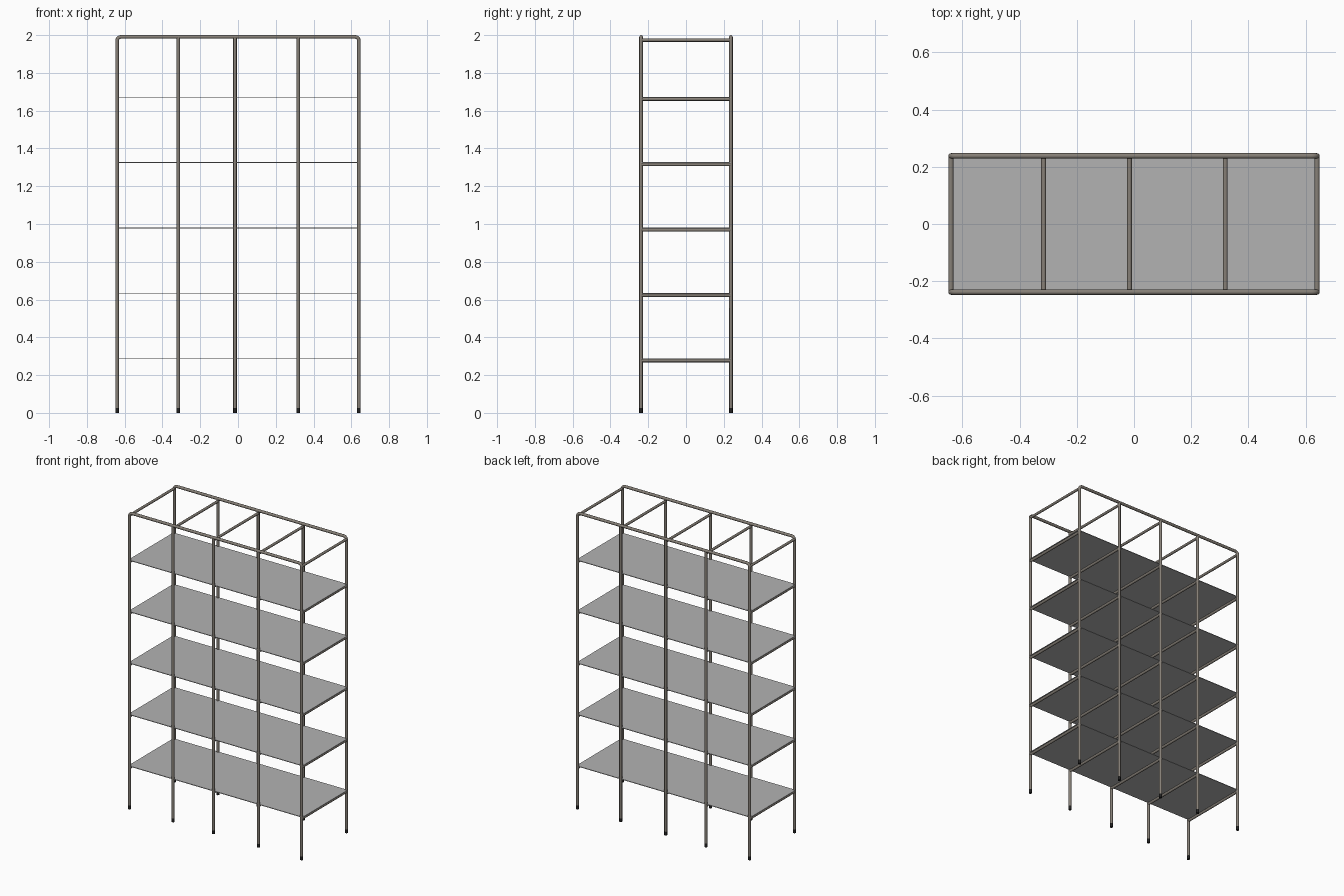
import bpy, math

if "Cube" in bpy.data.objects:
    bpy.data.objects.remove(bpy.data.objects["Cube"])

def material(name, rgb):
    m = bpy.data.materials.new(name)
    m.diffuse_color = (*rgb, 1)
    m.use_nodes = True
    m.node_tree.nodes["Principled BSDF"].inputs["Base Color"].default_value = m.diffuse_color
    return m

METAL = material("brushed metal", (0.24, 0.215, 0.185))
SHELF = material("light grey panel", (0.45, 0.45, 0.45))
RUBBER = material("black rubber", (0.015, 0.015, 0.015))

POSTS = [-0.64, -0.316, -0.016, 0.319, 0.64]
SHELVES = [0.287 + 0.346 * i for i in range(5)]
Y, R, CAP, TOP = 0.238, 0.0095, 0.025, 1.9905


def tube(name, pts, r, mat):
    """Round bar following a list of points."""
    cu = bpy.data.curves.new(name, 'CURVE')
    cu.dimensions = '3D'
    cu.bevel_depth = r
    cu.bevel_resolution = 4
    cu.use_fill_caps = True
    sp = cu.splines.new('POLY')
    sp.points.add(len(pts) - 1)
    for p, co in zip(sp.points, pts):
        p.co = (*co, 1)
    ob = bpy.data.objects.new(name, cu)
    bpy.context.collection.objects.link(ob)
    bpy.ops.object.select_all(action='DESELECT')
    ob.select_set(True)
    bpy.context.view_layer.objects.active = ob
    bpy.ops.object.convert(target='MESH')
    ob = bpy.context.object
    ob.data.materials.clear()
    ob.data.materials.append(mat)
    bpy.ops.object.shade_smooth_by_angle(angle=math.radians(40))
    return ob


# Front and back hoops with rounded top corners
bend = 0.02
for side, y in (("front", -Y), ("back", Y)):
    right = [(0.64 - bend + bend * math.cos(a), y, TOP - bend + bend * math.sin(a))
             for a in (math.radians(15 * i) for i in range(7))]
    left = [(-x, yy, z) for x, yy, z in reversed(right)]
    tube(side + "_hoop", [(0.64, y, CAP)] + right + left + [(-0.64, y, CAP)], R, METAL)
    # Inner posts
    for x in POSTS[1:-1]:
        tube(side + "_post", [(x, y, CAP), (x, y, TOP)], R, METAL)
    # Foot caps
    for x in POSTS:
        tube(side + "_foot_cap", [(x, y, 0), (x, y, CAP)], R, RUBBER)

# Cross bars under every shelf and at the top
for x in POSTS:
    for z in [s - 0.0105 for s in SHELVES] + [1.973]:
        tube("cross_bar", [(x, -Y, z), (x, Y, z)], 0.0085, METAL)

# Shelf panels
for z in SHELVES:
    bpy.ops.mesh.primitive_cube_add(size=1, location=(0, 0, z))
    ob = bpy.context.object
    ob.name = "shelf"
    ob.scale = (1.298, 2 * Y + 0.004, 0.004)
    ob.data.materials.append(SHELF)
